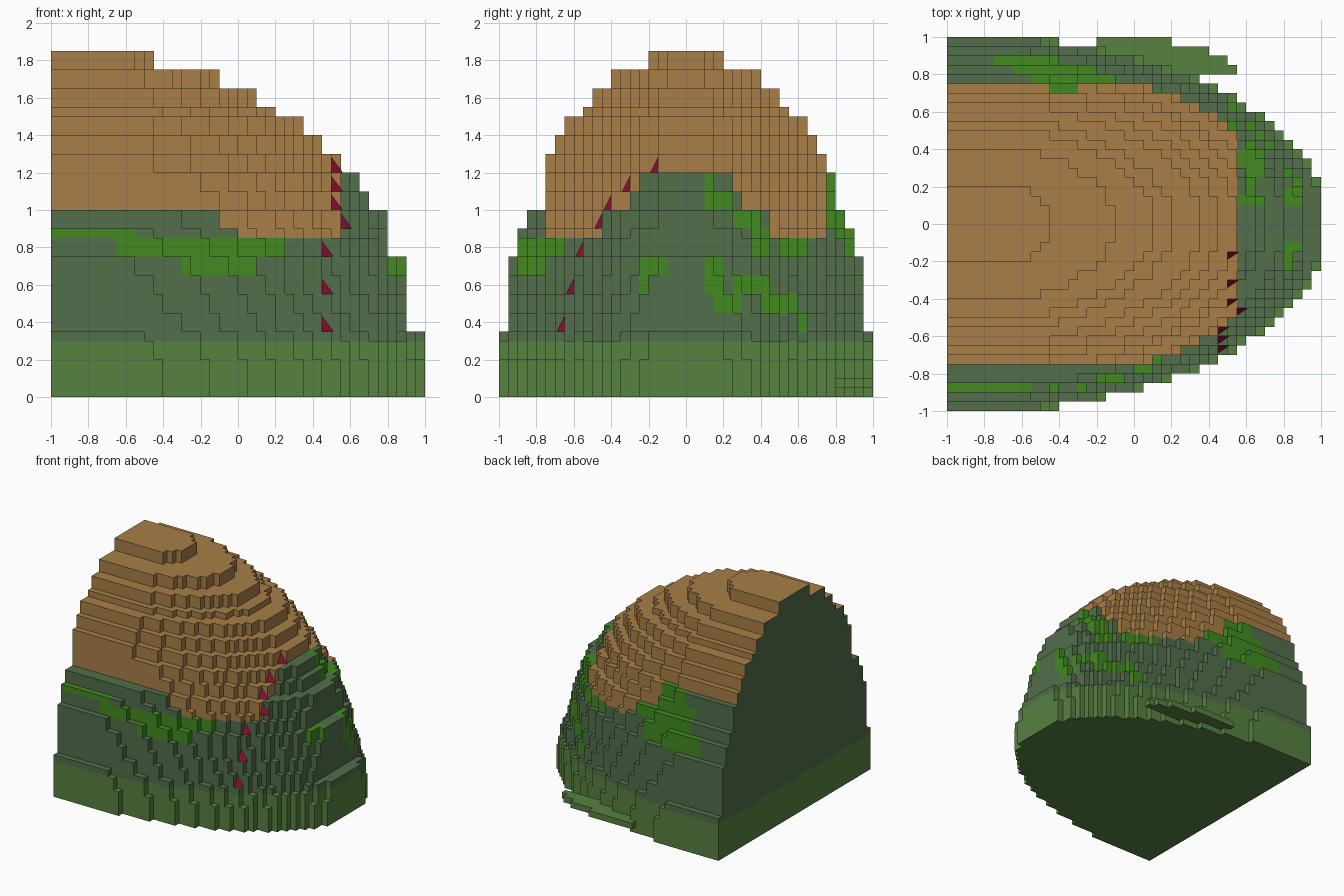
import bpy, bmesh, math

if "Cube" in bpy.data.objects:
    bpy.data.objects.remove(bpy.data.objects["Cube"])

S = 0.05  # block size


def material(name, rgb):
    m = bpy.data.materials.new(name)
    lin = [((c / 255 + 0.055) / 1.055) ** 2.4 for c in rgb]
    m.diffuse_color = (*lin, 1)
    m.use_nodes = True
    m.node_tree.nodes["Principled BSDF"].inputs["Base Color"].default_value = m.diffuse_color
    return m


MATS = {
    "earth_cap": material("earth brown", (168, 127, 71)),
    "hillside": material("moss green", (82, 110, 75)),
    "base_band": material("leaf green", (87, 129, 64)),
    "grass_patches": material("bright green", (66, 138, 32)),
    "red_chips": material("crimson", (140, 15, 55)),
}

# Layers: top height, squared radius, cap in x blocks, cap in y blocks (front, back)
LAYERS = [
    (0.10, 1.04, 40, 20, 20), (0.20, 1.04, 40, 20, 20), (0.30, 1.02, 40, 20, 20),
    (0.35, 1.01, 40, 20, 20), (0.45, 0.975, 38, 19, 19), (0.55, 0.95, 38, 19, 19),
    (0.65, 0.925, 38, 19, 19), (0.75, 0.905, 38, 19, 19), (0.85, 0.86, 36, 18, 18),
    (0.90, 0.84, 36, 18, 18), (1.00, 0.81, 36, 17, 17), (1.10, 0.725, 34, 15, 16),
    (1.20, 0.68, 33, 15, 16), (1.30, 0.605, 31, 15, 15), (1.40, 0.53, 29, 14, 14),
    (1.50, 0.46, 27, 13, 13), (1.55, 0.365, 24, 11, 11), (1.65, 0.305, 22, 10, 10),
    (1.75, 0.205, 18, 8, 8), (1.85, 0.078, 11, 4, 4),
]
Z = [0.0] + [l[0] for l in LAYERS]

# Grass patches: x range, y range, z range
PATCHES = [
    (-1, -.55, -1, -.3, .85, .9), (-.65, .25, -1, -.3, .75, .85), (-.3, .1, -1, -.3, .65, .75),
    (.55, 1, -.25, -.1, .65, .75), (.55, 1, -.25, -.2, .55, .65), (.55, 1, .1, .15, 1.1, 1.2),
    (.55, 1, .1, .25, 1., 1.1), (.55, 1, .25, .4, .9, 1.), (.55, 1, .35, .45, .75, .9),
    (.55, 1, .1, .2, .55, .75), (.55, 1, .15, .3, .45, .55), (.55, 1, .25, .45, .55, .65),
    (.4, 1, .4, .6, .45, .55), (.4, 1, .6, .65, .35, .45), (.3, .6, .5, .75, .75, .85),
    (-.75, -.2, .8, 1, .75, .9), (-.65, 0, .75, .85, .9, 1.1), (-.55, -.3, .7, .8, 1.1, 1.2),
]


def reach(k, j):
    """Number of blocks along x for row j (negative = front) of layer k."""
    _, c, nx, front, back = LAYERS[k]
    a = j if j >= 0 else -j - 1
    if a >= (back if j >= 0 else front):
        return 0
    return min(nx, round(40 * math.sqrt(max(0, c - ((a + .5) / 20) ** 2))))


def part_of(i, j, k):
    x, y, z = -1 + (i + .5) * S, (j + .5) * S, (Z[k] + Z[k + 1]) / 2
    if z < .3:
        return "base_band"
    for a, b, c, d, e, f in PATCHES:
        if a < x < b and c < y < d and e < z < f:
            return "grass_patches"
    if x < .55 and abs(y) < .75 and z > .85:
        return "earth_cap"
    return "hillside"


def finish(name, bm, mat):
    bmesh.ops.remove_doubles(bm, verts=bm.verts, dist=1e-5)
    bmesh.ops.dissolve_limit(bm, angle_limit=.01, verts=bm.verts, edges=bm.edges)
    me = bpy.data.meshes.new(name)
    bm.to_mesh(me)
    bm.free()
    me.materials.append(mat)
    bpy.context.collection.objects.link(bpy.data.objects.new(name, me))


# Stepped dome: outer block faces gathered by part
solid = {(i, j, k) for k in range(len(LAYERS)) for j in range(-20, 20)
         for i in range(reach(k, j))}
meshes = {n: bmesh.new() for n in MATS}
for i, j, k in solid:
    for axis in range(3):
        for side in (0, 1):
            n = [i, j, k]
            n[axis] += 2 * side - 1
            if tuple(n) in solid:
                continue
            name = part_of(i, j, k)
            if axis == 0 and i == 0 and side == 0 and Z[k] >= .3:
                name = "hillside"  # flat cut face is all green
            u, v = (axis + 1) % 3, (axis + 2) % 3
            quad = []
            for du, dv in ((0, 0), (1, 0), (1, 1), (0, 1)):
                p = [i, j, k]
                p[axis] += side
                p[u] += du
                p[v] += dv
                quad.append((-1 + p[0] * S, p[1] * S, Z[p[2]]))
            if not side:
                quad.reverse()
            bm = meshes[name]
            bm.faces.new([bm.verts.new(c) for c in quad])

# Small red slivers tucked into the front steps
bm = meshes["red_chips"]
for y, k in ((-.15, 13), (-.3, 12), (-.4, 11), (-.45, 10), (-.55, 8), (-.6, 6), (-.65, 4)):
    x = -1 + reach(k, round(y / S) - 1) * S
    z = Z[k]
    a, b, c, d = [bm.verts.new(p) for p in
                  ((x, y, z), (x + .06, y, z), (x, y - .04, z), (x, y, z + .08))]
    for f in ((a, b, c), (a, d, b), (a, c, d), (b, d, c)):
        bm.faces.new(f)
bmesh.ops.recalc_face_normals(bm, faces=bm.faces)

for name, bm in meshes.items():
    finish(name, bm, MATS[name])

# Thin ledge sticking out at the back of the base
outline = [(-.2, .8), (.55, .8), (.55, .85), (.5, .85), (.5, .9), (.4, .9),
           (.4, .95), (.2, .95), (.2, 1), (-.2, 1)]
bm = bmesh.new()
face = bm.faces.new([bm.verts.new((x, y, .05)) for x, y in outline])
top = bmesh.ops.extrude_face_region(bm, geom=[face])["geom"]
bmesh.ops.translate(bm, vec=(0, 0, .05), verts=[v for v in top if isinstance(v, bmesh.types.BMVert)])
bmesh.ops.recalc_face_normals(bm, faces=bm.faces)
finish("back_ledge", bm, MATS["base_band"])
